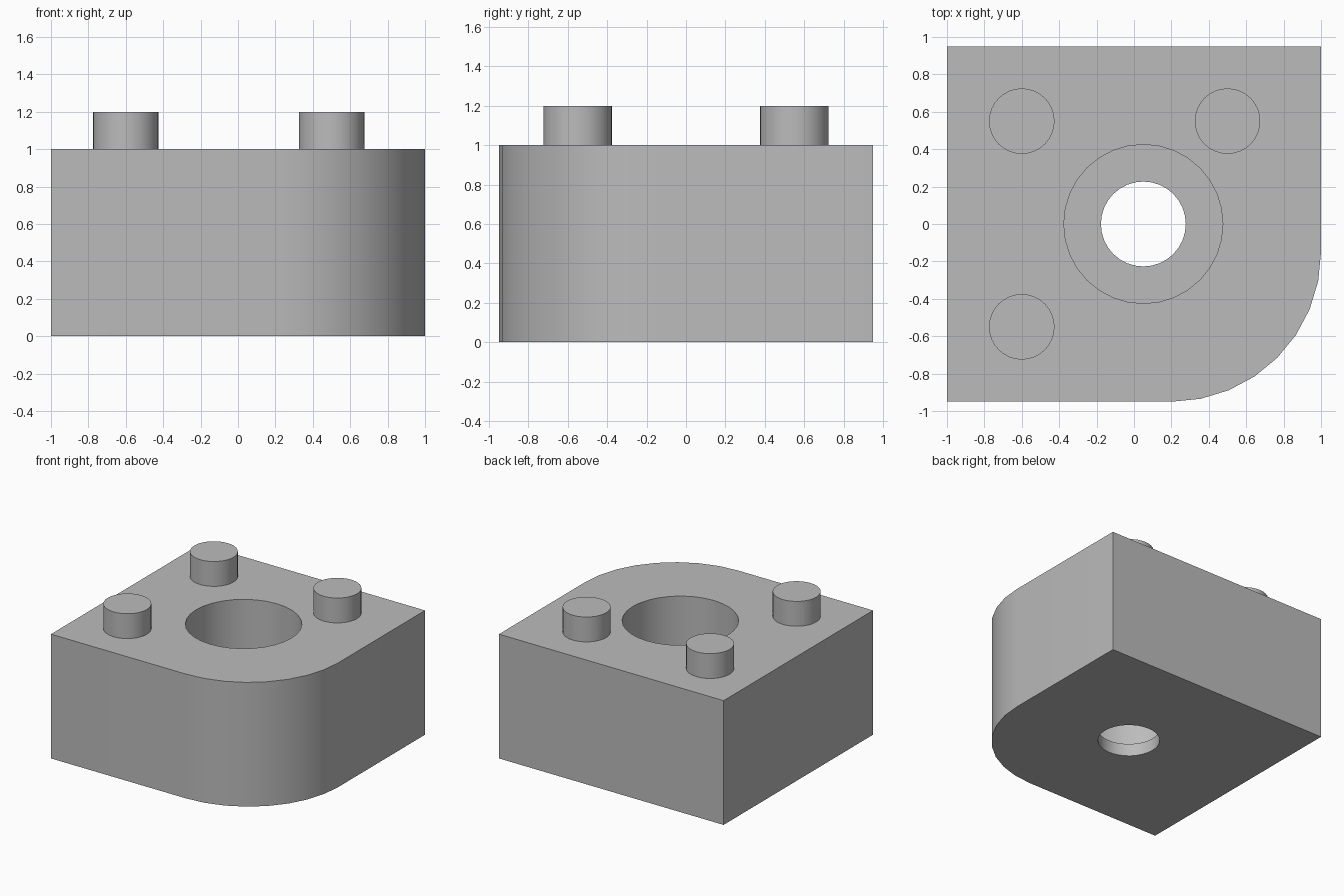
import bpy
import bmesh
from math import cos, sin, pi, radians

cube = bpy.data.objects.get("Cube")
if cube:
    bpy.data.objects.remove(cube, do_unlink=True)

grey = bpy.data.materials.new("plain grey")
grey.use_nodes = True
colour = (0.5, 0.5, 0.5, 1)
grey.diffuse_color = colour
grey.node_tree.nodes["Principled BSDF"].inputs["Base Color"].default_value = colour


def arc(x, y, radius, start, end, steps):
    angles = [start + (end - start) * i / steps for i in range(steps + 1)]
    return [(x + radius * cos(a), y + radius * sin(a)) for a in angles]


def prism(name, outline, bottom, top):
    """Extrude a flat counter-clockwise outline upward."""
    bm = bmesh.new()
    face = bm.faces.new([bm.verts.new((x, y, bottom)) for x, y in outline])
    extruded = bmesh.ops.extrude_face_region(bm, geom=[face])["geom"]
    for v in extruded:
        if isinstance(v, bmesh.types.BMVert):
            v.co.z = top
    bmesh.ops.recalc_face_normals(bm, faces=bm.faces)
    mesh = bpy.data.meshes.new(name)
    bm.to_mesh(mesh)
    bm.free()
    mesh.materials.append(grey)
    obj = bpy.data.objects.new(name, mesh)
    bpy.context.collection.objects.link(obj)
    return obj


def cylinder(name, x, y, radius, bottom, top):
    return prism(name, arc(x, y, radius, 0, 2 * pi, 32)[:-1], bottom, top)


def smooth(obj):
    bpy.ops.object.select_all(action='DESELECT')
    obj.select_set(True)
    bpy.context.view_layer.objects.active = obj
    bpy.ops.object.shade_smooth_by_angle(angle=radians(30))


# Block with one rounded corner
corner = arc(0.2, -0.15, 0.8, -pi / 2, 0, 8)
block = prism("block", corner + [(1, 0.95), (-1, 0.95), (-1, -0.95)], 0, 1)

# Stepped centre hole: wide bore above a thin floor, narrow hole through it
cutters = [cylinder("bore_cutter", 0.05, 0, 0.425, 0.1, 1.3),
           cylinder("hole_cutter", 0.05, 0, 0.227, -0.2, 0.6)]
bpy.context.view_layer.objects.active = block
for cutter in cutters:
    cut = block.modifiers.new(cutter.name, 'BOOLEAN')
    cut.operation = 'DIFFERENCE'
    cut.solver = 'EXACT'
    cut.object = cutter
    bpy.ops.object.modifier_apply(modifier=cut.name)
for cutter in cutters:
    bpy.data.objects.remove(cutter, do_unlink=True)
smooth(block)

# Studs near the three square corners
for name, x, y in (("back_right_stud", -0.6, 0.55),
                   ("back_left_stud", 0.5, 0.55),
                   ("front_right_stud", -0.6, -0.55)):
    smooth(cylinder(name, x, y, 0.175, 0.98, 1.2))
